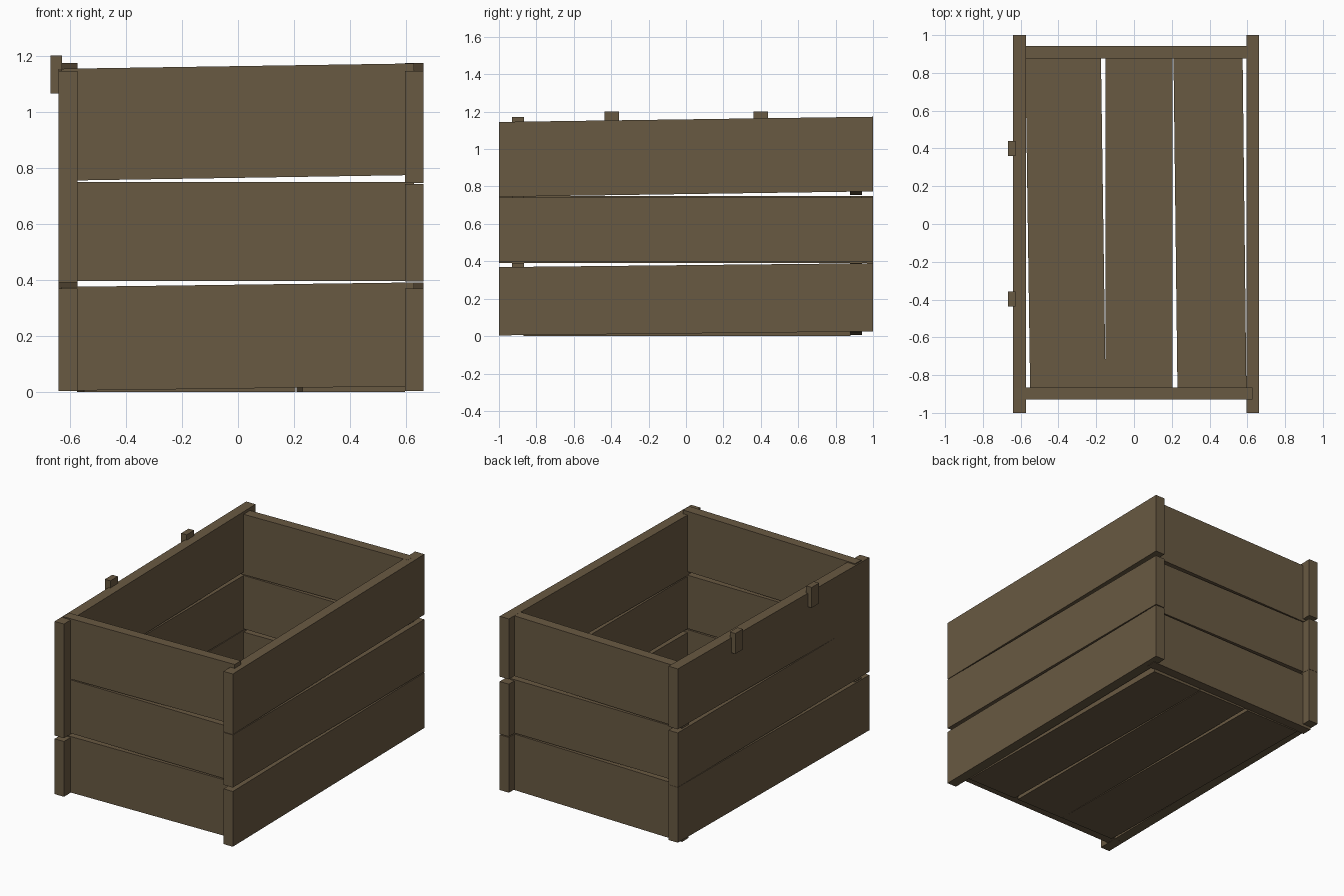
import bpy

if "Cube" in bpy.data.objects:
    bpy.data.objects.remove(bpy.data.objects["Cube"])

wood = bpy.data.materials.new("brown_wood")
wood.diffuse_color = (0.14, 0.1, 0.054, 1)
wood.use_nodes = True
wood.node_tree.nodes["Principled BSDF"].inputs["Base Color"].default_value = wood.diffuse_color


def plank(name, axis, span, across, start, end):
    """Plank running along axis; 'across' is its fixed thickness range,
    start/end are its width ranges at the two ends of the span."""
    verts = []
    for s, rng in zip(span, (start, end)):
        for a, b in ((0, 0), (1, 0), (1, 1), (0, 1)):
            t, w = across[a], rng[b]
            if axis == "x":        # runs in x, thick in y, wide in z
                verts.append((s, t, w))
            elif axis == "y":      # runs in y, thick in x, wide in z
                verts.append((t, s, w))
            else:                  # floor: runs in y, thick in z, wide in x
                verts.append((w, s, t))
    faces = [(0, 1, 2, 3), (7, 6, 5, 4)]
    faces += [(i, i + 4, (i + 1) % 4 + 4, (i + 1) % 4) for i in range(4)]
    if axis == "x":
        faces = [f[::-1] for f in faces]
    if axis != "x":
        # make outward for the mirrored axis order
        faces = [tuple(f) for f in faces]
    mesh = bpy.data.meshes.new(name)
    mesh.from_pydata(verts, [], faces)
    import bmesh
    bm = bmesh.new()
    bm.from_mesh(mesh)
    bmesh.ops.recalc_face_normals(bm, faces=bm.faces)
    bm.to_mesh(mesh)
    bm.free()
    mesh.materials.append(wood)
    obj = bpy.data.objects.new(name, mesh)
    bpy.context.collection.objects.link(obj)
    return obj


# long side walls, three slightly crooked planks each
side_rows = [("bottom", (0.004, 0.369), (0.025, 0.39)),
             ("middle", (0.395, 0.742), (0.395, 0.742)),
             ("top", (0.745, 1.145), (0.774, 1.173))]
for side, across in (("left", (-0.64, -0.572)), ("right", (0.595, 0.662))):
    for row, a, b in side_rows:
        if side == "left" and row == "middle":
            a = b = (0.391, 0.75)
        plank(f"{side}_{row}_plank", "y", (-1, 1), across, a, b)

# short end walls
end_rows = [("bottom", (0.005, 0.375), (0.021, 0.391)),
            ("middle", (0.397, 0.75), (0.397, 0.75)),
            ("top", (0.754, 1.153), (0.774, 1.172))]
for end, across in (("front", (-0.93, -0.865)), ("back", (0.876, 0.942))):
    for row, a, b in end_rows:
        plank(f"{end}_{row}_plank", "x", (-0.63, 0.627), across, a, b)

# floor planks with narrow wedge gaps
floor = [((-0.55, -0.15), (-0.575, -0.175)),
         ((-0.15, 0.205), (-0.15, 0.205)),
         ((0.23, 0.595), (0.209, 0.575))]
for i, (a, b) in enumerate(floor):
    plank(f"floor_plank_{i + 1}", "floor", (-0.87, 0.88), (0.0, 0.065), a, b)

# two small hinge blocks on the left rim
for i, y in enumerate((-0.397, 0.4)):
    plank(f"hinge_block_{i + 1}", "y", (y - 0.039, y + 0.039),
          (-0.668, -0.628), (1.065, 1.2), (1.065, 1.2))
